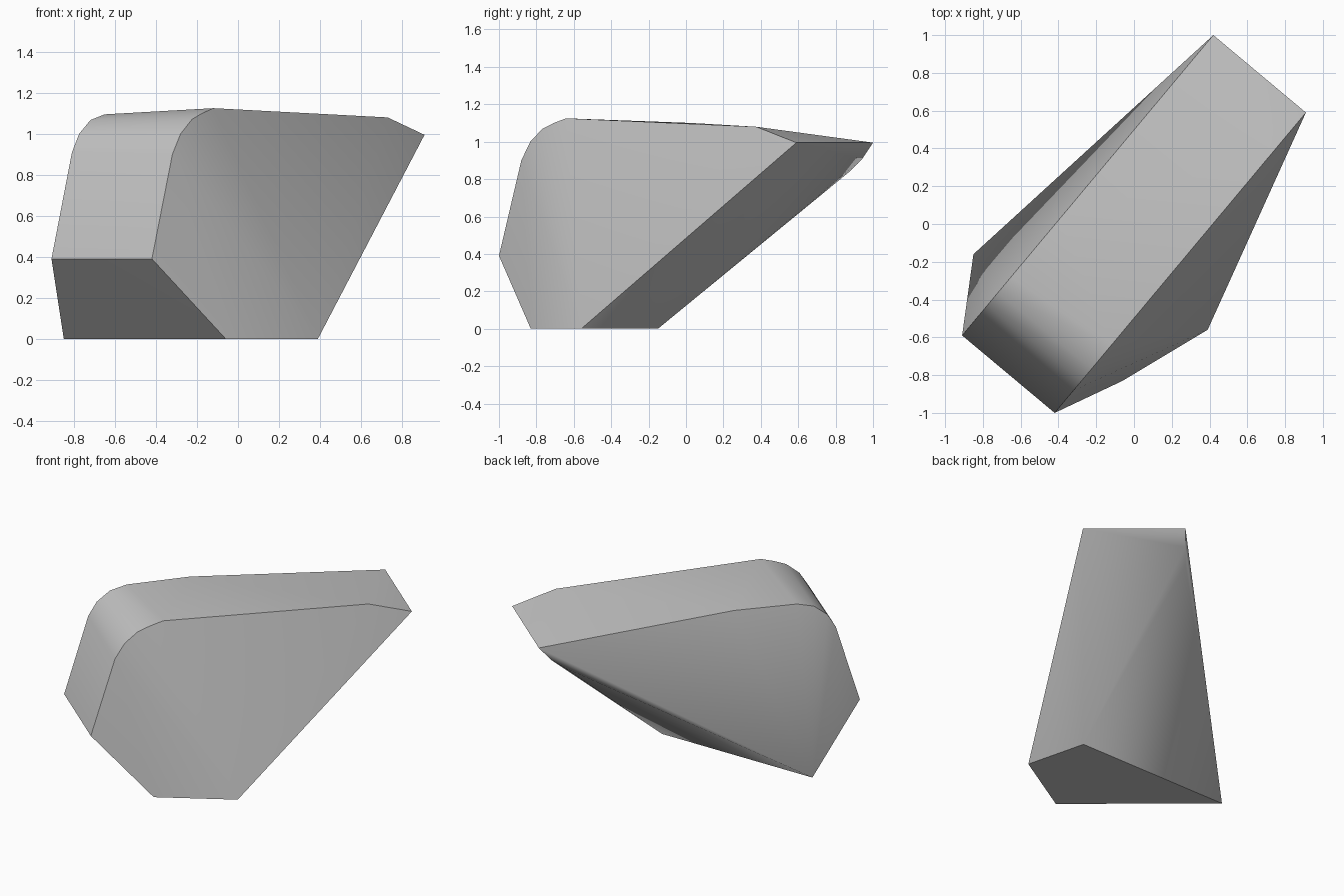
import bpy, bmesh, math
from mathutils import Vector

if "Cube" in bpy.data.objects:
    bpy.data.objects.remove(bpy.data.objects["Cube"], do_unlink=True)

# The top band runs diagonally between two parallel edges
RIGHT_START, LEFT_START = Vector((-0.42, -1.0)), Vector((-0.91, -0.59))
SLOPE = 1.59 / 1.33


def on_edge(start, profile):
    """Turn (x, z) profile points into 3D points along a diagonal edge."""
    return [Vector((x, start.y + (x - start.x) * SLOPE, z)) for x, z in profile]


# Rounded nose, gently sloping top and back tip of each edge
right_profile = [(-0.42, 0.39), (-0.32, 0.90), (-0.28, 1.0), (-0.225, 1.07),
                 (-0.175, 1.1), (-0.12, 1.125), (0.73, 1.08), (0.91, 0.995)]
left_profile = [(-0.91, 0.39), (-0.81, 0.91), (-0.775, 1.0), (-0.72, 1.067),
                (-0.65, 1.095), (-0.39, 1.10), (0.42, 0.995),
                (0.37, 0.905), (0.31, 0.835)]

# Flat base
base = [(0.39, -0.56), (-0.06, -0.83), (-0.85, -0.16), (0.285, -0.15)]

points = on_edge(RIGHT_START, right_profile) + on_edge(LEFT_START, left_profile)
points += [Vector((x, y, 0)) for x, y in base]

# Faceted stone wrapped around the points
bm = bmesh.new()
for p in points:
    bm.verts.new(p)
bmesh.ops.convex_hull(bm, input=bm.verts[:])
loose = [v for v in bm.verts if not v.link_faces]
bmesh.ops.delete(bm, geom=loose, context='VERTS')
bmesh.ops.recalc_face_normals(bm, faces=bm.faces[:])

mesh = bpy.data.meshes.new("stone_block")
bm.to_mesh(mesh)
bm.free()
stone = bpy.data.objects.new("stone_block", mesh)
bpy.context.collection.objects.link(stone)

# Plain grey stone
grey = bpy.data.materials.new("stone_grey")
grey.use_nodes = True
colour = (0.55, 0.55, 0.55, 1)
grey.diffuse_color = colour
grey.node_tree.nodes["Principled BSDF"].inputs["Base Color"].default_value = colour
mesh.materials.append(grey)

# Soft shading across the rounded nose and sides, crisp outer edges
bpy.ops.object.select_all(action='DESELECT')
stone.select_set(True)
bpy.context.view_layer.objects.active = stone
bpy.ops.object.shade_smooth_by_angle(angle=math.radians(35))
